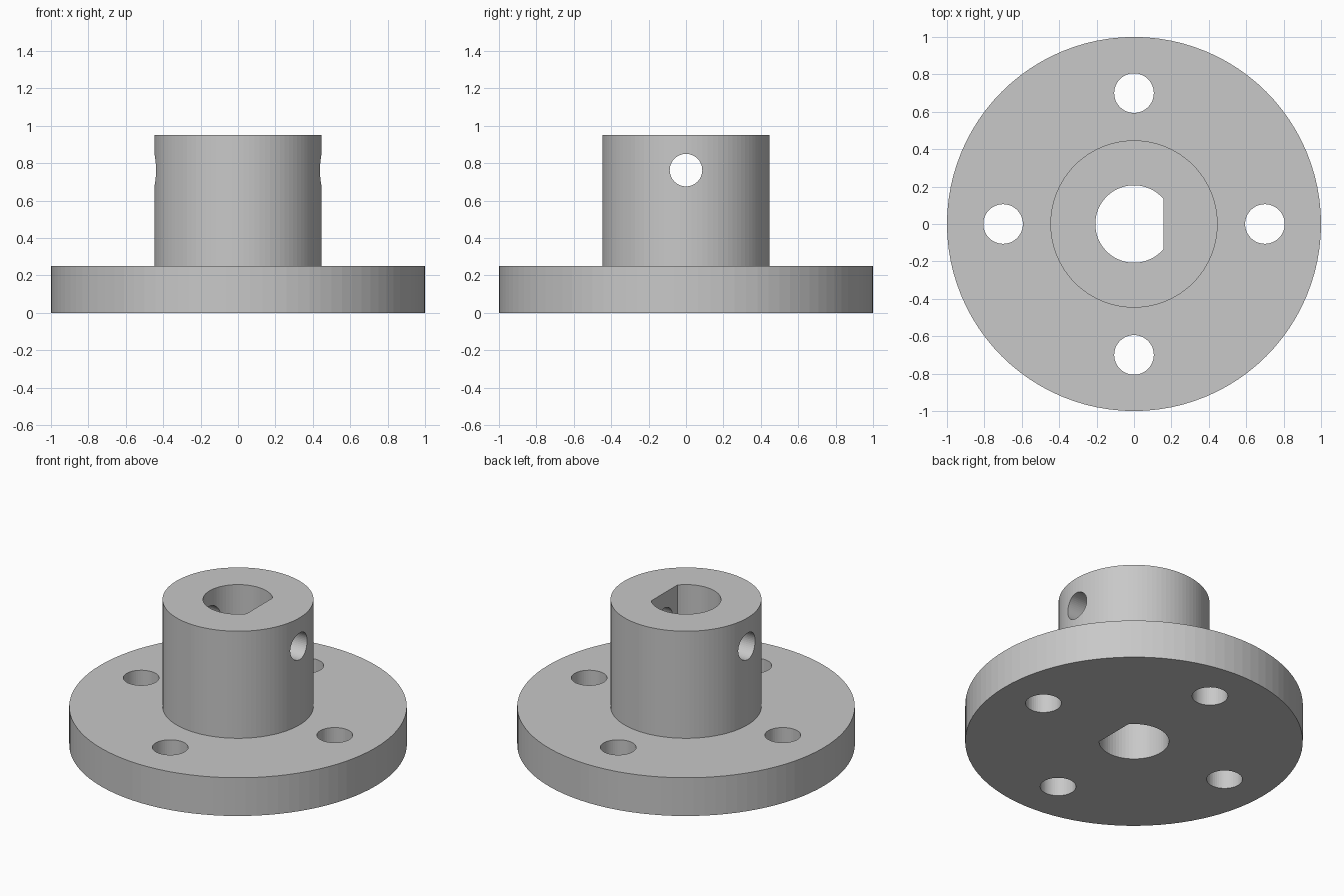
import bpy, bmesh
from math import pi, sin, cos, acos
from mathutils import Matrix

cube = bpy.data.objects.get("Cube")
if cube:
    bpy.data.objects.remove(cube, do_unlink=True)

FLANGE_R, FLANGE_H = 1.0, 0.25
HUB_R, TOP = 0.447, 0.95
BORE_R, FLAT_X = 0.207, 0.157
BOLT_R, BOLT_CIRCLE = 0.106, 0.70
PIN_R, PIN_Z = 0.087, 0.763

grey = bpy.data.materials.new("plain_grey")
grey.use_nodes = True
colour = (0.58, 0.58, 0.58, 1)
grey.diffuse_color = colour
grey.node_tree.nodes["Principled BSDF"].inputs["Base Color"].default_value = colour


def add_object(name, bm):
    bmesh.ops.recalc_face_normals(bm, faces=bm.faces)
    mesh = bpy.data.meshes.new(name)
    bm.to_mesh(mesh)
    bm.free()
    mesh.materials.append(grey)
    obj = bpy.data.objects.new(name, mesh)
    bpy.context.collection.objects.link(obj)
    return obj


def prism(name, outline, z0, z1):
    """Extrude a closed xy outline from z0 to z1."""
    bm = bmesh.new()
    face = bm.faces.new([bm.verts.new((x, y, z0)) for x, y in outline])
    new = bmesh.ops.extrude_face_region(bm, geom=[face])["geom"]
    verts = [v for v in new if isinstance(v, bmesh.types.BMVert)]
    bmesh.ops.translate(bm, verts=verts, vec=(0, 0, z1 - z0))
    return add_object(name, bm)


def circle(radius, count, cx=0, cy=0):
    return [(cx + radius * cos(2 * pi * i / count),
             cy + radius * sin(2 * pi * i / count)) for i in range(count)]


# Stepped body: round flange with a narrower hub, turned from one profile
profile = [(0, 0), (FLANGE_R, 0), (FLANGE_R, FLANGE_H),
           (HUB_R, FLANGE_H), (HUB_R, TOP), (0, TOP)]
SEGMENTS = 96
bm = bmesh.new()
rings = [[bm.verts.new((r * x, r * y, z)) for x, y in circle(1, SEGMENTS)]
         for r, z in profile[1:-1]]
for low, high in zip(rings, rings[1:]):
    for i in range(SEGMENTS):
        j = (i + 1) % SEGMENTS
        bm.faces.new((low[i], low[j], high[j], high[i]))
bm.faces.new(rings[0])
bm.faces.new(rings[-1])
body = add_object("flanged_hub", bm)

# D-shaped shaft bore, flat towards +x
start = acos(FLAT_X / BORE_R)
steps = 48
arc = [start + (2 * pi - 2 * start) * i / steps for i in range(steps + 1)]
cutters = [prism("shaft_bore_cutter",
                 [(BORE_R * cos(a), BORE_R * sin(a)) for a in arc], -0.1, TOP + 0.1)]

# Four bolt holes through the flange
for cx, cy in circle(BOLT_CIRCLE, 4):
    cutters.append(prism("bolt_hole_cutter", circle(BOLT_R, 48, cx, cy),
                         -0.1, FLANGE_H + 0.1))

# Cross hole through both hub walls
pin = prism("set_screw_cutter", circle(PIN_R, 48), -0.6, 0.6)
pin.data.transform(Matrix.Translation((0, 0, PIN_Z)) @ Matrix.Rotation(pi / 2, 4, "Y"))
cutters.append(pin)

# Cut the holes, then drop the cutters
bpy.context.view_layer.objects.active = body
for cutter in cutters:
    cutter.hide_render = True
    mod = body.modifiers.new("cut", "BOOLEAN")
    mod.operation = "DIFFERENCE"
    mod.solver = "EXACT"
    mod.object = cutter
    bpy.ops.object.modifier_apply(modifier=mod.name)
    bpy.data.objects.remove(cutter, do_unlink=True)
